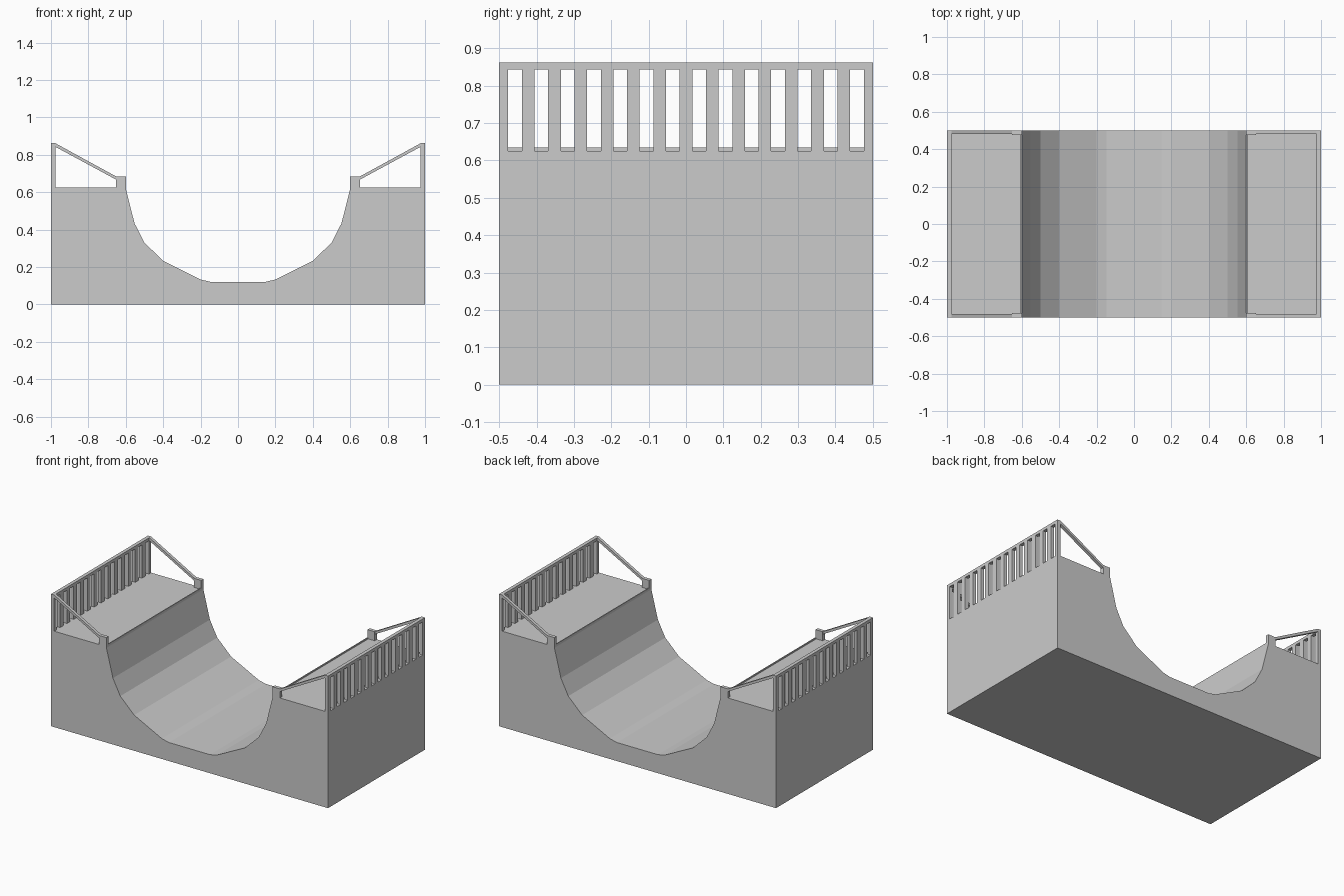
import bpy, bmesh

if "Cube" in bpy.data.objects:
    bpy.data.objects.remove(bpy.data.objects["Cube"])

grey = bpy.data.materials.new("concrete_grey")
grey.diffuse_color = (0.6, 0.6, 0.6, 1)
grey.use_nodes = True
grey.node_tree.nodes["Principled BSDF"].inputs["Base Color"].default_value = grey.diffuse_color


def add_prism(bm, pts, y0, y1):
    """Extrude an x/z profile from y0 to y1."""
    f = bm.faces.new([bm.verts.new((x, y0, z)) for x, z in pts])
    r = bmesh.ops.extrude_face_region(bm, geom=[f])
    vs = [v for v in r["geom"] if isinstance(v, bmesh.types.BMVert)]
    bmesh.ops.translate(bm, verts=vs, vec=(0, y1 - y0, 0))


def rect(x0, x1, z0, z1):
    return [(x0, z0), (x1, z0), (x1, z1), (x0, z1)]


def make(name, prisms, mirror=(False, False, False)):
    """One object from several (profile, y0, y1) prisms, mirrored about the centre."""
    bm = bmesh.new()
    for pts, y0, y1 in prisms:
        add_prism(bm, pts, y0, y1)
    bmesh.ops.recalc_face_normals(bm, faces=bm.faces)
    me = bpy.data.meshes.new(name)
    bm.to_mesh(me)
    bm.free()
    me.materials.append(grey)
    ob = bpy.data.objects.new(name, me)
    bpy.context.collection.objects.link(ob)
    if any(mirror):
        m = ob.modifiers.new("mirror", "MIRROR")
        m.use_axis = mirror
        m.use_mirror_merge = False
    return ob


DECK, TOP, BEAM, IN = 0.626, 0.862, 0.843, 0.977

# Half pipe body
half = [(0.148, 0.121), (0.2, 0.133), (0.4, 0.233), (0.5, 0.33),
        (0.553, 0.433), (0.6, 0.618), (0.6, DECK), (1, DECK), (1, 0)]
make("ramp_body", [(half + [(-x, z) for x, z in reversed(half)], -0.5, 0.5)])

# Raised lip along the deck edge, between the posts
make("deck_lip", [(rect(0.6, 0.606, DECK, 0.635), -0.477, 0.477)], (True, False, False))

# Short posts beside the ramp and sloping side rails
make("lip_post", [(rect(0.6, 0.653, DECK, 0.685), -0.5, -0.477)], (True, True, False))
make("sloping_rail", [([(0.653, 0.668), (IN, BEAM), (IN, TOP), (0.653, 0.685)],
                       -0.5, -0.48)], (True, True, False))

# Back railing: top beam, corner posts and 13 balusters
make("back_beam", [(rect(IN, 1, BEAM, TOP), -0.5, 0.5)], (True, False, False))
make("corner_post", [(rect(IN, 1, DECK, BEAM), -0.5, -0.476)], (True, True, False))
pitch, slot = 0.0704, 0.0367
bars = []
for i in range(13):
    c = (i - 6) * pitch
    w = (pitch - slot) / 2
    bars.append((rect(IN, 1, DECK, BEAM), c - w, c + w))
make("balusters", bars, (True, False, False))
